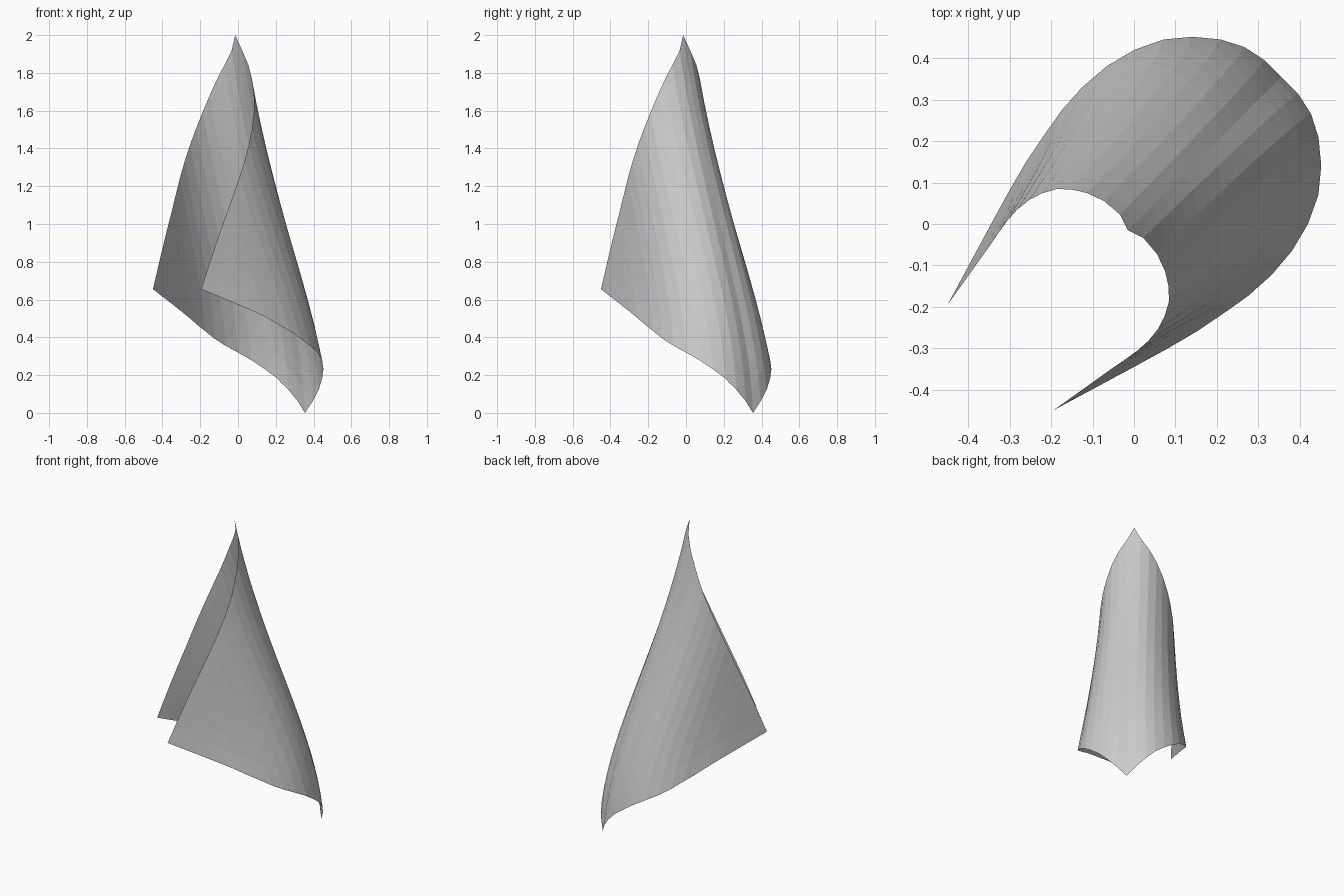
import bpy
from mathutils import Vector

if "Cube" in bpy.data.objects:
    bpy.data.objects.remove(bpy.data.objects["Cube"])

N = 16  # grid divisions along each edge of the square sheet

# Left half of the free edges; the right half mirrors them across the plane x = y
UPPER = [(-.015, -.015, 2), (-.04, .03, 1.9), (-.1, .07, 1.79), (-.18, .085, 1.61),
         (-.25, .06, 1.43), (-.3, .015, 1.27), (-.35, -.055, 1.07), (-.4, -.125, .87),
         (-.45, -.195, .655)]
LOWER = [(.355, .355, 0), (.31, .4, .07), (.26, .43, .13), (.2, .447, .19), (.13, .452, .24),
         (.07, .445, .28), (0, .42, .32), (-.06, .385, .352), (-.12, .335, .39),
         (-.17, .28, .43), (-.22, .21, .47), (-.29, .1, .53), (-.45, -.195, .655)]
BACK = Vector((1, 1, 0)).normalized()
SIDE = Vector((-1, 1, 0)).normalized()


def smooth_path(points, steps=8):
    """Catmull-Rom curve through the points."""
    p = [Vector(q) for q in points]
    p = [2 * p[0] - p[1]] + p + [2 * p[-1] - p[-2]]
    out = []
    for a, b, c, d in zip(p, p[1:], p[2:], p[3:]):
        for s in range(steps):
            t = s / steps
            out.append(.5 * (2 * b + (c - a) * t + (2 * a - 5 * b + 4 * c - d) * t * t
                             + (3 * b - a - 3 * c + d) * t ** 3))
    return out + [p[-2]]


def resample(path, n):
    """n + 1 points equally spaced along the path."""
    lens = [0]
    for a, b in zip(path, path[1:]):
        lens.append(lens[-1] + (b - a).length)
    out, k = [], 0
    for i in range(n + 1):
        target = lens[-1] * i / n
        while k < len(path) - 2 and lens[k + 1] < target:
            k += 1
        out.append(path[k].lerp(path[k + 1], (target - lens[k]) / (lens[k + 1] - lens[k])))
    return out


upper = resample(smooth_path(UPPER), N)
lower = resample(smooth_path(LOWER), N)

# Square sheet rolled about its diagonal, its rulings slightly bowed between the edges
verts = []
for i in range(N + 1):
    for j in range(N + 1):
        k = abs(i - j)
        f = min(i, j) / (N - k) if k < N else 0
        v = lower[k].lerp(upper[k], f)
        w = 1 - k / N
        v += BACK * w * w * (.42 * f * (1 - f) ** 3 - .15 * f ** 3 * (1 - f))
        v -= SIDE * v.dot(SIDE) * .3 * w * f * (1 - f)
        verts.append((v.y, v.x, v.z) if i > j else (v.x, v.y, v.z))

# Triangles split along the rulings so the facets form long bands
r = N + 1
faces = []
for i in range(N):
    for j in range(N):
        a, b, c, d = i * r + j, (i + 1) * r + j, (i + 1) * r + j + 1, i * r + j + 1
        faces += [(a, b, c), (a, c, d)]

mesh = bpy.data.meshes.new("rolled_sheet")
mesh.from_pydata(verts, [], faces)
mesh.update()
sheet = bpy.data.objects.new("rolled_sheet", mesh)
bpy.context.collection.objects.link(sheet)
